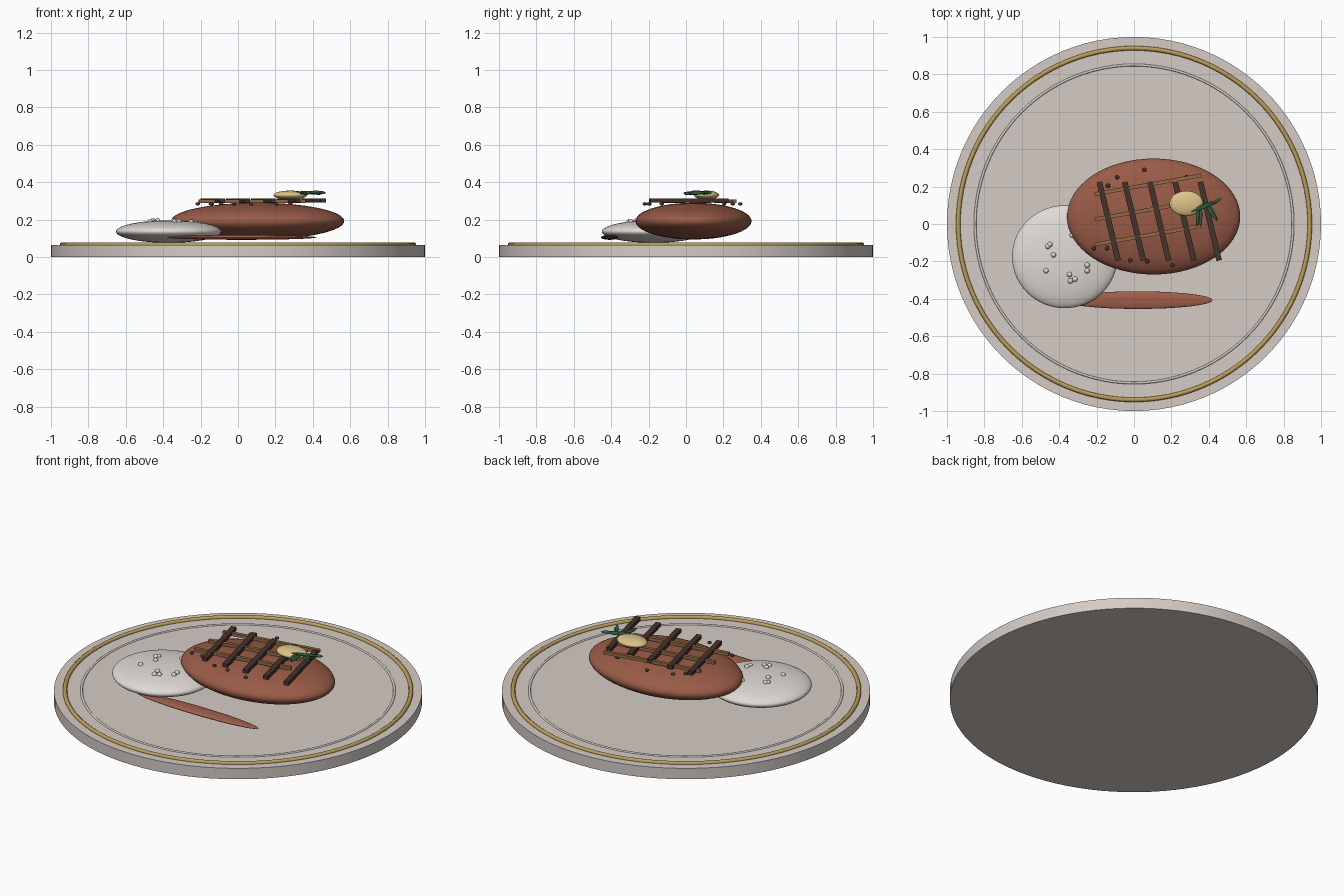
import bpy, math, random
from mathutils import Vector

if "Cube" in bpy.data.objects:
    bpy.data.objects.remove(bpy.data.objects["Cube"])

random.seed(4)


def material(name, rgb):
    m = bpy.data.materials.new(name)
    m.diffuse_color = (*rgb, 1)
    m.use_nodes = True
    m.node_tree.nodes["Principled BSDF"].inputs["Base Color"].default_value = m.diffuse_color
    return m


CHINA = material("warm white china", (0.66, 0.60, 0.56))
GOLD = material("gold", (0.50, 0.34, 0.10))
MEAT = material("seared meat", (0.32, 0.105, 0.063))
SAUCE = material("sauce", (0.34, 0.115, 0.072))
MASH = material("mashed potato", (0.74, 0.70, 0.66))
CHAR = material("char", (0.062, 0.032, 0.026))
BROWN = material("golden brown", (0.30, 0.145, 0.055))
BUTTER = material("butter", (0.72, 0.55, 0.25))
HERB = material("herb green", (0.03, 0.12, 0.05))


def finish(name, mat, smooth=True):
    ob = bpy.context.object
    ob.name = name
    ob.data.materials.append(mat)
    if smooth:
        bpy.ops.object.shade_smooth_by_angle(angle=math.radians(40))
    return ob


def ellipsoid(name, mat, loc, radii, seg=48, rings=24):
    bpy.ops.mesh.primitive_uv_sphere_add(segments=seg, ring_count=rings, location=loc)
    bpy.context.object.scale = radii
    bpy.ops.object.transform_apply(location=False, rotation=False, scale=True)
    return finish(name, mat)


def ring(name, mat, radius, minor, z):
    bpy.ops.mesh.primitive_torus_add(major_radius=radius, minor_radius=minor,
                                     major_segments=96, minor_segments=10, location=(0, 0, z))
    return finish(name, mat)


def bar(name, mat, a, b, width, height):
    a, b = Vector(a), Vector(b)
    d = b - a
    bpy.ops.mesh.primitive_cube_add(size=1, location=(a + b) / 2,
                                    rotation=(0, 0, math.atan2(d.y, d.x)))
    bpy.context.object.scale = (d.length, width, height)
    return finish(name, mat, False)


def needle(name, a, b, r):
    # slim leaf stretched between two points
    a, b = Vector(a), Vector(b)
    ob = ellipsoid(name, HERB, (a + b) / 2, (r, r, (b - a).length / 2), 10, 8)
    ob.rotation_euler = (b - a).to_track_quat('Z', 'Y').to_euler()


# plate with gold band and raised inner line
bpy.ops.mesh.primitive_cylinder_add(vertices=96, radius=1, depth=0.065, location=(0, 0, 0.0325))
finish("plate", CHINA)
ring("gold_band", GOLD, 0.94, 0.012, 0.067)
ring("inner_line", CHINA, 0.85, 0.007, 0.064)

# main food shapes
ellipsoid("steak", MEAT, (0.105, 0.04, 0.192), (0.463, 0.31, 0.098), 64, 32)
ellipsoid("mash", MASH, (-0.37, -0.175, 0.136), (0.282, 0.275, 0.06), 64, 32)
ellipsoid("sauce_smear", SAUCE, (0.02, -0.407, 0.105), (0.40, 0.047, 0.013))

# small lumps resting on the mash
for x, y in [(-0.46, -0.12), (-0.45, -0.11), (-0.47, -0.25), (-0.34, -0.305), (-0.315, -0.295),
             (-0.345, -0.27), (-0.25, -0.22), (-0.25, -0.25), (-0.33, -0.06), (-0.43, -0.165)]:
    e = ((x + 0.37) / 0.282) ** 2 + ((y + 0.175) / 0.275) ** 2
    ellipsoid("mash_lump", MASH, (x, y, 0.136 + 0.06 * math.sqrt(1 - e)), (0.014,) * 3, 14, 8)

# grill marks: dark bars laid across golden ones
for i in range(5):
    x = -0.185 + 0.135 * i
    bar("char_bar", CHAR, (x, 0.225, 0.303), (x + 0.1, -0.195, 0.303), 0.03, 0.022)
for i in range(3):
    y = -0.11 + 0.135 * i
    bar("brown_bar", BROWN, (-0.21, y, 0.299), (0.36, y + 0.1, 0.299), 0.02, 0.018)

# peppercorns
for x, y in [(0.055, 0.29), (-0.09, 0.25), (-0.14, 0.205), (0.28, 0.25), (0.205, -0.22),
             (-0.02, -0.195), (0.07, -0.2), (-0.145, -0.13), (-0.215, -0.13)]:
    ellipsoid("peppercorn", CHAR, (x, y, 0.284), (0.012, 0.012, 0.009), 12, 8)

# butter and herb sprig
ellipsoid("butter_pat", BUTTER, (0.28, 0.11, 0.331), (0.09, 0.067, 0.024))
needle("herb_stem", (0.30, 0.065, 0.345), (0.445, 0.115, 0.345), 0.008)
for i in range(7):
    x, y = 0.33 + 0.014 * i, 0.08 + 0.005 * i
    s = -1 if i % 3 else 1
    a = math.radians(-75 + 12 * random.uniform(-2, 2)) if s < 0 else math.radians(25)
    n = 0.10 if s < 0 else 0.06
    needle("herb_leaf", (x, y, 0.345),
           (x + n * math.cos(a), y + n * math.sin(a), 0.343 + random.uniform(-0.008, 0.008)), 0.009)
